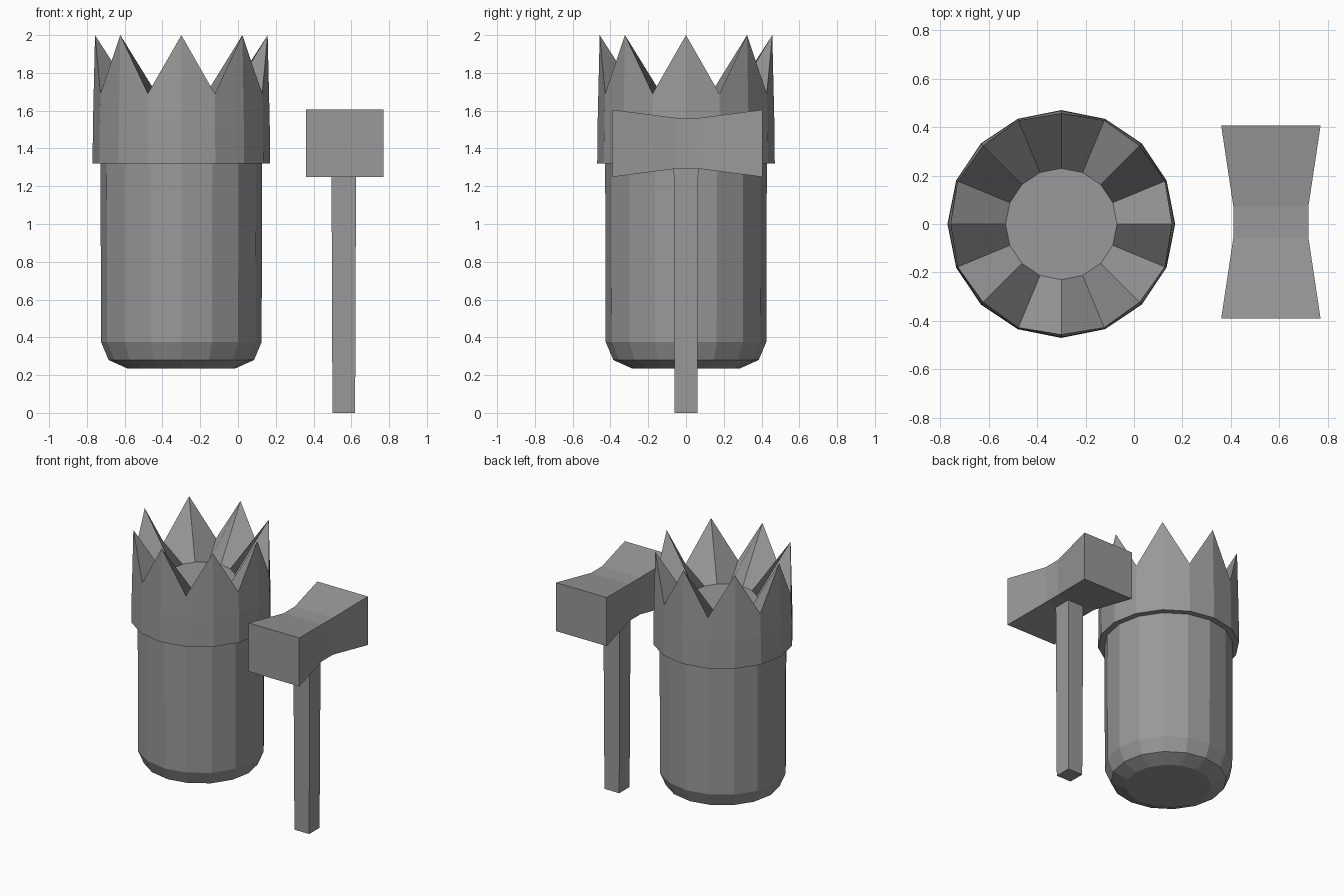
import bpy, bmesh, math

if "Cube" in bpy.data.objects:
    bpy.data.objects.remove(bpy.data.objects["Cube"], do_unlink=True)

grey = bpy.data.materials.new("plain_grey")
grey.use_nodes = True
COLOUR = (0.32, 0.32, 0.32, 1)
grey.diffuse_color = COLOUR
grey.node_tree.nodes["Principled BSDF"].inputs["Base Color"].default_value = COLOUR

SIDES = 16
CENTRE_X = -0.30


def loft(name, rings, cap_start, cap_end, location):
    """Join successive rings of points with quads, optionally capping the ends."""
    bm = bmesh.new()
    loops = [[bm.verts.new(p) for p in ring] for ring in rings]
    for a, b in zip(loops, loops[1:]):
        n = len(a)
        for i in range(n):
            j = (i + 1) % n
            bm.faces.new((a[i], a[j], b[j], b[i]))
    if cap_start:
        bm.faces.new(loops[0][::-1])
    if cap_end:
        bm.faces.new(loops[-1])
    mesh = bpy.data.meshes.new(name)
    bm.to_mesh(mesh)
    bm.free()
    mesh.materials.append(grey)
    obj = bpy.data.objects.new(name, mesh)
    obj.location = location
    bpy.context.collection.objects.link(obj)
    return obj


def circle(r_even, z_even, r_odd=None, z_odd=None):
    """Sixteen-sided ring; odd corners may differ to form a zigzag."""
    r_odd = r_even if r_odd is None else r_odd
    z_odd = z_even if z_odd is None else z_odd
    ring = []
    for i in range(SIDES):
        a = math.tau * i / SIDES
        r, z = (r_odd, z_odd) if i % 2 else (r_even, z_even)
        ring.append((r * math.cos(a), r * math.sin(a), z))
    return ring


def rect_xy(hx, hy, z):
    return [(-hx, -hy, z), (hx, -hy, z), (hx, hy, z), (-hx, hy, z)]


def rect_xz(hx, hz, y):
    return [(-hx, y, hz), (hx, y, hz), (hx, y, -hz), (-hx, y, -hz)]


# Barrel body with a rounded-off base; the crown closes its top
loft("body", [circle(0.285, 0.235), circle(0.385, 0.28),
              circle(0.425, 0.375), circle(0.428, 1.32)],
     True, False, (CENTRE_X, 0, 0))

# Crown: underside lip, outer wall, eight points, funnel inside and flat floor
loft("crown", [circle(0.428, 1.32), circle(0.47, 1.32), circle(0.468, 1.53),
               circle(0.457, 2.0, 0.463, 1.69), circle(0.23, 1.62)],
     False, True, (CENTRE_X, 0, 0))

# Mallet head, pinched in the middle
loft("mallet_head", [rect_xz(0.205, 0.178, -0.398), rect_xz(0.155, 0.135, -0.065),
                     rect_xz(0.155, 0.135, 0.065), rect_xz(0.205, 0.178, 0.398)],
     True, True, (0.565, 0.008, 1.427))

# Slightly tapered handle
loft("mallet_handle", [rect_xy(0.06, 0.06, 0), rect_xy(0.065, 0.065, 1.30)],
     True, True, (0.56, 0.0, 0))
